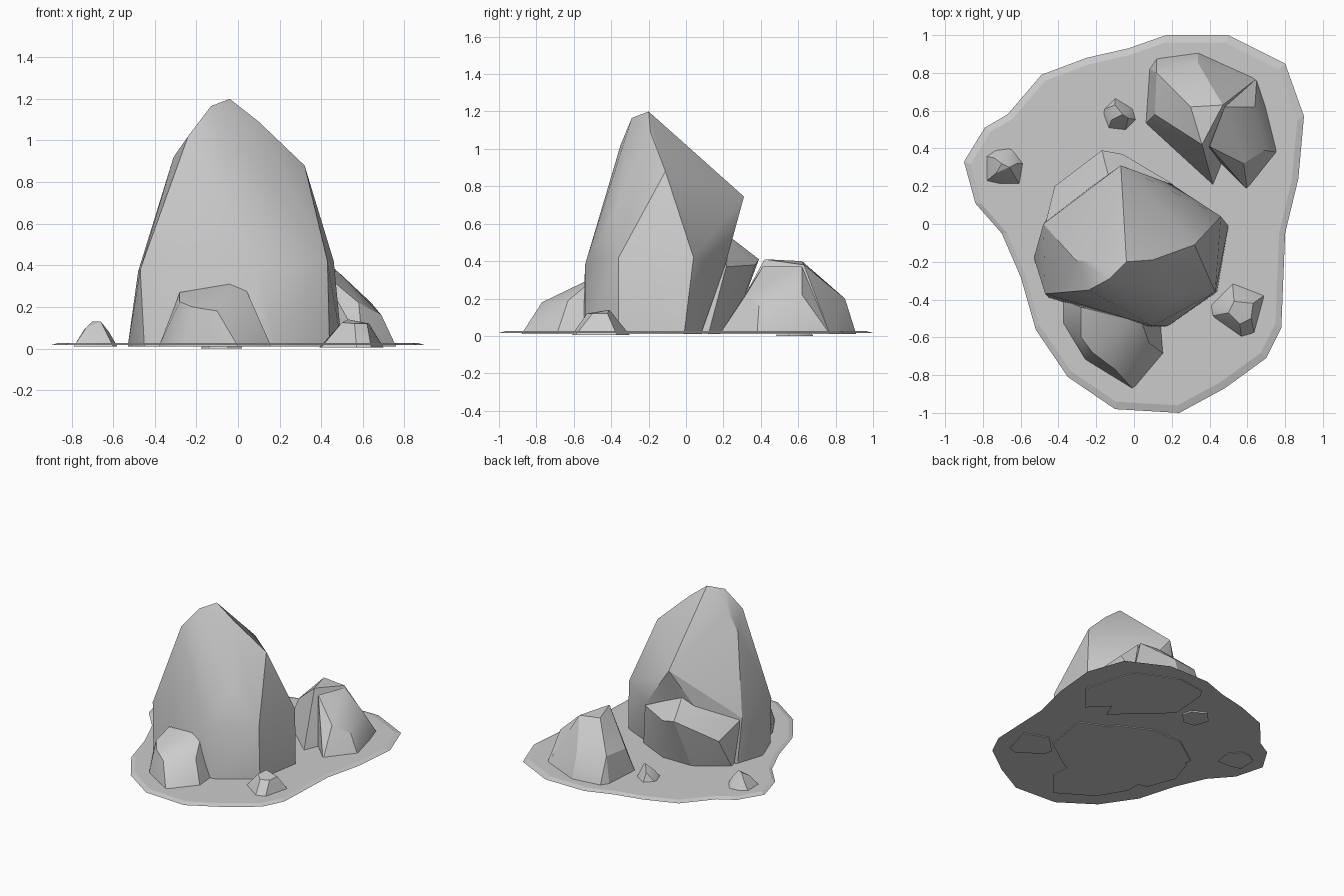
import bpy, bmesh, math

if "Cube" in bpy.data.objects:
    bpy.data.objects.remove(bpy.data.objects["Cube"])


def finish(bm, name, angle=28):
    bmesh.ops.recalc_face_normals(bm, faces=bm.faces[:])
    mesh = bpy.data.meshes.new(name)
    bm.to_mesh(mesh)
    bm.free()
    ob = bpy.data.objects.new(name, mesh)
    bpy.context.collection.objects.link(ob)
    smooth(ob, angle)
    return ob


def smooth(ob, angle=28):
    bpy.ops.object.select_all(action='DESELECT')
    ob.select_set(True)
    bpy.context.view_layer.objects.active = ob
    bpy.ops.object.shade_smooth_by_angle(angle=math.radians(angle))


def hull(name, base, upper, z0=0.01):
    """Chiselled convex stone: footprint points plus corner points."""
    bm = bmesh.new()
    for x, y in base:
        bm.verts.new((x, y, z0))
    for p in upper:
        bm.verts.new(p)
    bmesh.ops.convex_hull(bm, input=bm.verts[:])
    loose = [v for v in bm.verts if not v.link_faces]
    bmesh.ops.delete(bm, geom=loose, context='VERTS')
    bmesh.ops.dissolve_limit(bm, angle_limit=math.radians(2),
                             verts=bm.verts[:], edges=bm.edges[:])
    return finish(bm, name)


def fuse(a, b):
    """Union b into a and remove b."""
    m = a.modifiers.new("union", 'BOOLEAN')
    m.operation, m.object, m.solver = 'UNION', b, 'EXACT'
    bpy.context.view_layer.objects.active = a
    bpy.ops.object.modifier_apply(modifier=m.name)
    bpy.data.objects.remove(b)
    smooth(a)


# Thin ground slab with a slightly bevelled rim
outline = [(.17, 1), (.50, 1), (.80, .85), (.90, .57), (.87, .24), (.80, -.05),
           (.78, -.55), (.70, -.71), (.48, -.87), (.24, -1), (-.10, -.98),
           (-.35, -.81), (-.52, -.56), (-.60, -.28), (-.70, -.05), (-.84, .11),
           (-.90, .33), (-.79, .51), (-.67, .58), (-.49, .79), (-.25, .88), (-.03, .93)]
bm = bmesh.new()
low = [bm.verts.new((x, y, .016)) for x, y in outline]
top = [bm.verts.new((x * .96, y * .96, .027)) for x, y in outline]
bm.faces.new(low[::-1])
bm.faces.new(top)
for i in range(len(low)):
    j = (i + 1) % len(low)
    bm.faces.new((low[i], low[j], top[j], top[i]))
finish(bm, "ground_slab", 5)

# Main boulder: tall body with a rear overhang
main = hull("main_boulder",
            [(-.53, -.18), (-.45, -.39), (0, -.53), (.10, -.55), (.18, -.54),
             (.37, -.41), (.44, -.36), (.50, -.01), (.30, .08), (-.2, .08), (-.46, .03)],
            [(-.04, -.20, 1.2), (-.13, -.29, 1.165), (-.24, -.35, 1.02),
             (-.22, -.20, 1.04), (-.31, -.19, .92), (.10, -.19, 1.09),
             (.32, -.11, .88), (.46, .04, .42), (-.48, 0, .37), (-.47, -.37, .38),
             (.10, -.54, .38), (.23, -.37, .68), (.43, -.36, .42),
             (-.07, .31, .745), (-.13, .24, .53), (.20, .21, .38)])

# Lower rear lip below the notch
lip = hull("rear_lip",
           [(-.45, .08), (-.22, .24), (.03, .24), (.28, .12), (.3, -.1), (-.4, -.1)],
           [(-.17, .39, .41), (-.06, .37, .38), (.20, .215, .37), (-.42, .20, .25),
            (-.47, 0, .36), (-.13, .235, .53), (0, -.1, .45)])
fuse(main, lip)

# Low stone leaning against the front
hull("front_stone",
     [(-.38, -.40), (-.38, -.52), (-.26, -.72), (0, -.88), (.16, -.69), (.14, -.45)],
     [(-.28, -.44, .27), (-.28, -.60, .225), (-.22, -.68, .20), (-.10, -.77, .18),
      (-.04, -.50, .31), (.04, -.52, .28), (.08, -.63, .19)])

# Back right boulder: two lobes meeting in a crease
back = hull("back_boulder",
            [(.06, .53), (.08, .82), (.12, .88), (.34, .91), (.65, .77), (.42, .20)],
            [(.36, .42, .41), (.30, .62, .40), (.47, .63, .38),
             (.12, .80, .22), (.34, .85, .20), (.11, .58, .2)])
lobe = hull("side_lobe",
            [(.76, .38), (.60, .18), (.70, .62), (.65, .77), (.38, .40)],
            [(.40, .41, .37), (.48, .62, .37), (.58, .32, .22), (.69, .39, .16),
             (.64, .62, .22)])
fuse(back, lobe)

# Loose pebbles
hull("left_pebble",
     [(-.79, .22), (-.79, .36), (-.73, .40), (-.65, .41), (-.58, .32), (-.60, .20), (-.70, .20)],
     [(-.70, .32, .13), (-.66, .30, .13), (-.74, .35, .09), (-.62, .32, .08), (-.73, .27, .10)])
hull("back_pebble",
     [(-.18, .60), (-.10, .68), (.00, .62), (.02, .55), (-.05, .48), (-.14, .49)],
     [(-.06, .58, .13), (-.03, .56, .11), (-.10, .63, .09), (-.12, .55, .08)], 0)
hull("right_pebble",
     [(.52, -.30), (.70, -.37), (.64, -.59), (.57, -.61), (.40, -.49), (.39, -.43)],
     [(.50, -.47, .125), (.53, -.41, .14), (.63, -.42, .12), (.62, -.50, .12),
      (.56, -.53, .12)], .005)
